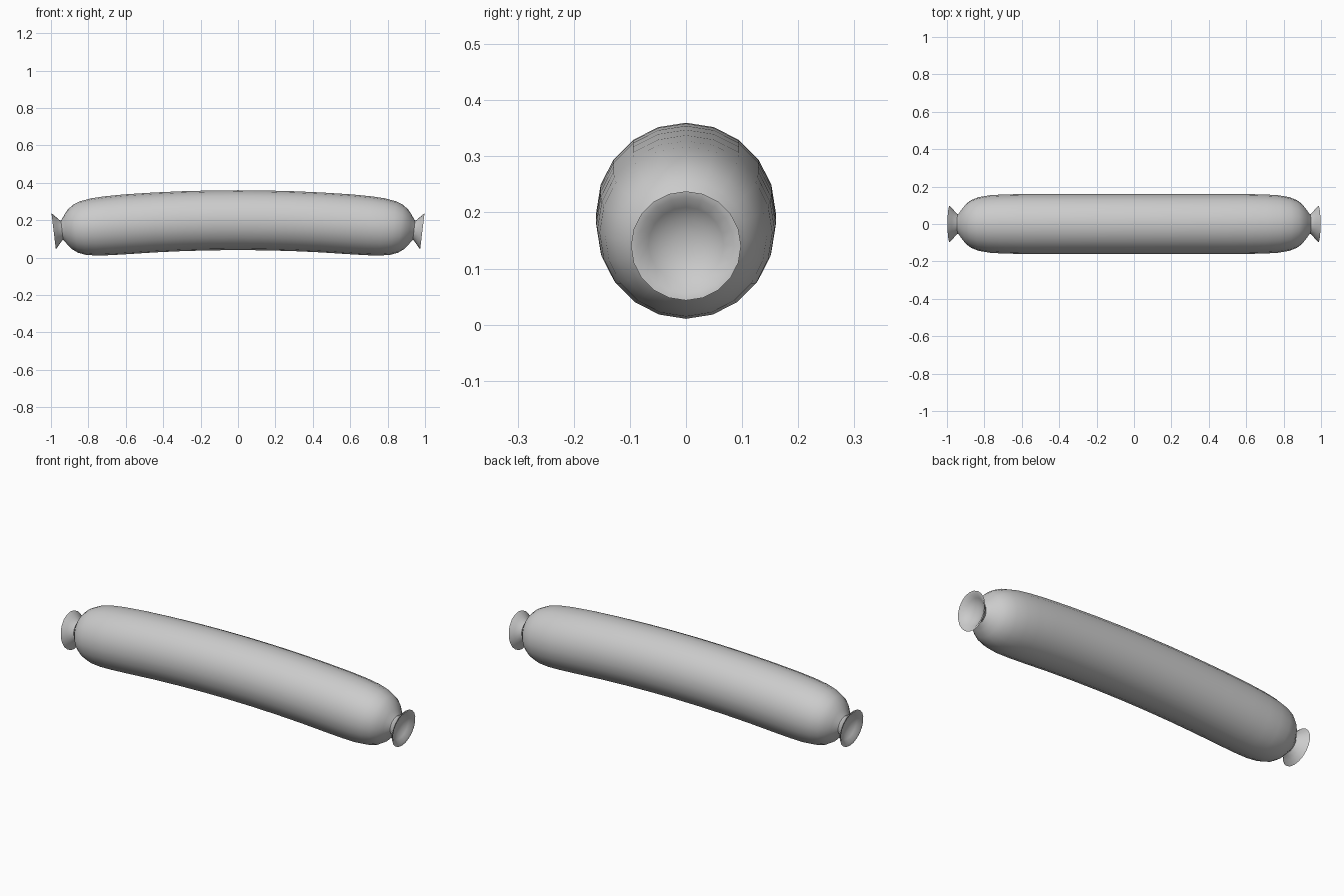
import bpy, bmesh, math

if "Cube" in bpy.data.objects:
    bpy.data.objects.remove(bpy.data.objects["Cube"])

SIDES = 20
R = 8.2          # bend radius of the centre line
MID_Z = 0.20     # centre line height at the middle


def bend(s, r, a):
    """Point at distance s along the bent axis, radius r, angle a."""
    t = s / R
    up = r * math.cos(a)
    return ((R + up) * math.sin(t), r * math.sin(a),
            MID_Z - R + (R + up) * math.cos(t))


# Half profile (distance along axis, radius): middle -> rounded end -> neck -> flared cup
half = [(0.15, 0.16), (0.3, 0.16), (0.45, 0.16), (0.6, 0.16), (0.7, 0.158),
        (0.77, 0.154), (0.83, 0.144), (0.872, 0.128), (0.9, 0.107), (0.922, 0.08),
        (0.936, 0.06), (0.943, 0.052), (0.95, 0.056), (0.968, 0.076), (0.988, 0.098),
        (0.986, 0.086), (0.969, 0.067), (0.956, 0.045), (0.95, 0.022)]
profile = [(-s, r) for s, r in reversed(half)] + [(0, 0.16)] + half

bm = bmesh.new()
rings = [[bm.verts.new(bend(s, r, 2 * math.pi * i / SIDES)) for i in range(SIDES)]
         for s, r in profile]
for a, b in zip(rings, rings[1:]):
    for i in range(SIDES):
        j = (i + 1) % SIDES
        bm.faces.new((a[i], a[j], b[j], b[i]))

# Close the bottom of each cup
for ring, s in ((rings[0], -0.948), (rings[-1], 0.948)):
    c = bm.verts.new(bend(s, 0, 0))
    for i in range(SIDES):
        bm.faces.new((ring[i], ring[(i + 1) % SIDES], c))
bmesh.ops.recalc_face_normals(bm, faces=bm.faces)

mesh = bpy.data.meshes.new("sausage")
bm.to_mesh(mesh)
bm.free()
sausage = bpy.data.objects.new("sausage", mesh)
bpy.context.collection.objects.link(sausage)
bpy.context.view_layer.objects.active = sausage
sausage.select_set(True)
bpy.ops.object.shade_smooth_by_angle(angle=math.radians(50))
